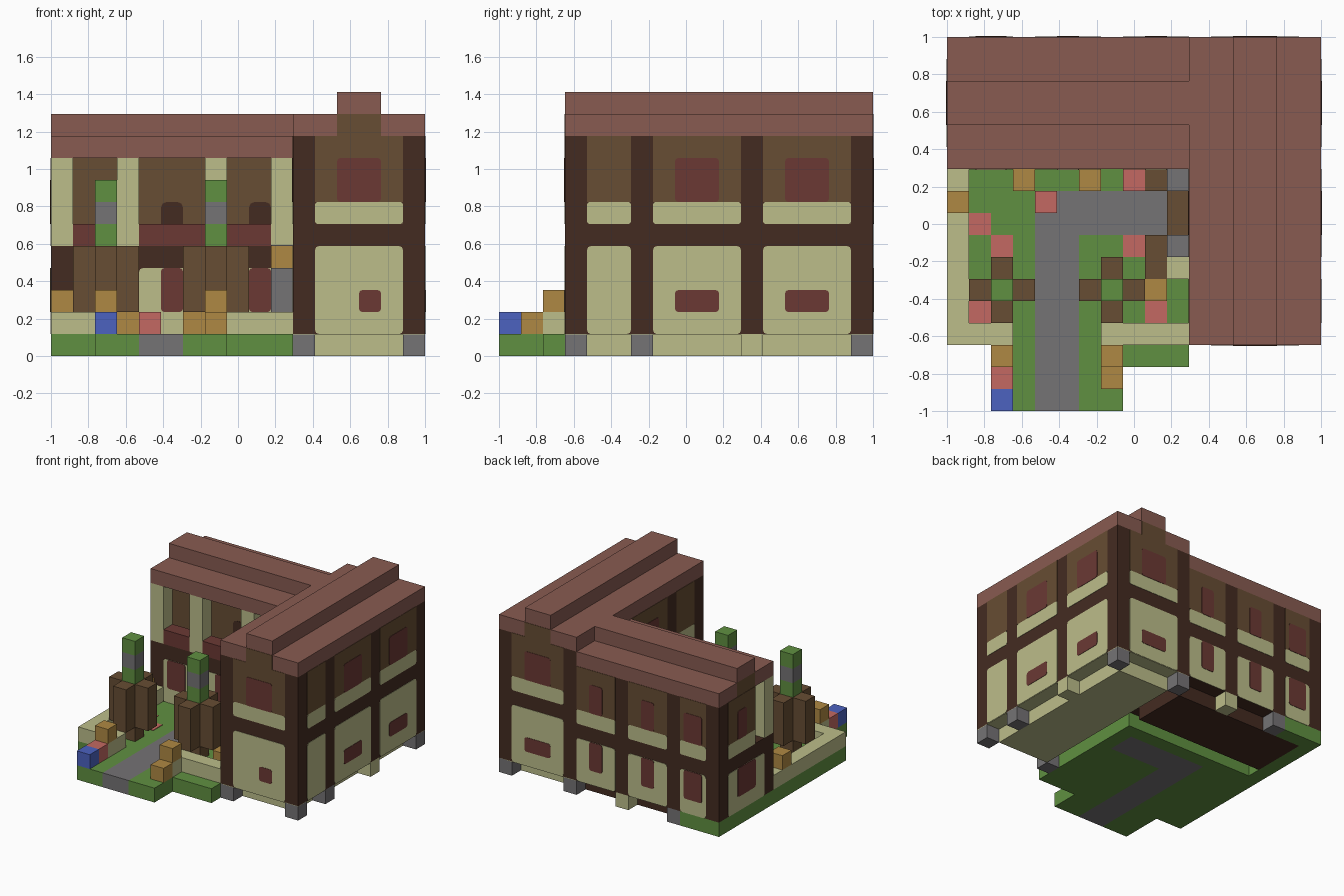
import bpy, bmesh

if "Cube" in bpy.data.objects:
    bpy.data.objects.remove(bpy.data.objects["Cube"])

CELL = 2 / 17  # the whole house sits on a 17 x 17 grid of blocks


def material(name, r, g, b):
    def lin(c):
        c /= 255
        return c / 12.92 if c <= 0.04045 else ((c + 0.055) / 1.055) ** 2.4
    col = (lin(r), lin(g), lin(b), 1)
    m = bpy.data.materials.new(name)
    m.use_nodes = True
    m.diffuse_color = col
    bsdf = m.node_tree.nodes["Principled BSDF"]
    bsdf.inputs["Base Color"].default_value = col
    bsdf.inputs["Roughness"].default_value = 0.9
    return m


ROOF = material("roof_brown_red", 136, 91, 81)
DARK = material("dark_timber", 68, 43, 33)
WOOD = material("brown_wood", 103, 77, 51)
CREAM = material("cream_plaster", 188, 189, 138)
MAROON = material("dark_red", 107, 57, 52)
GREEN = material("grass_green", 96, 144, 65)
GREY = material("stone_grey", 117, 115, 117)
OCHRE = material("ochre", 175, 137, 67)
ROSE = material("rose_red", 196, 105, 98)
BLUE = material("blue", 76, 98, 192)


def box(name, xr, yr, zr, mat, axis=None, round_by=0.0):
    """Box given by grid ranges; edges along the axis may be rounded."""
    bm = bmesh.new()
    bmesh.ops.create_cube(bm, size=1)
    for v in bm.verts:
        for i, (a, b) in enumerate((xr, yr, zr)):
            shift = 0 if i == 2 else 8.5
            v.co[i] = ((a if v.co[i] < 0 else b) - shift) * CELL
    if round_by:
        edges = [e for e in bm.edges
                 if abs((e.verts[0].co - e.verts[1].co)[axis]) > 1e-6]
        bmesh.ops.bevel(bm, geom=edges, offset=round_by * CELL, segments=2,
                        profile=0.5, affect='EDGES')
    bmesh.ops.recalc_face_normals(bm, faces=bm.faces)
    me = bpy.data.meshes.new(name)
    bm.to_mesh(me)
    bm.free()
    me.materials.append(mat)
    ob = bpy.data.objects.new(name, me)
    bpy.context.collection.objects.link(ob)
    return ob


def block(name, x, y, z0, z1, mat):
    box(name, (x, x + 1), (y, y + 1), (z0, z1), mat)


def plate(name, side, pos, u, z, mat, layer=1, round_by=0.0):
    """Thin plate on a wall; side is '-x', '+x', '-y' or '+y'."""
    t = 0.025 * layer * (1 if side[0] == '+' else -1)
    n = tuple(sorted((pos, pos + t)))
    if side[1] == 'x':
        box(name, n, u, z, mat, 0, round_by)
    else:
        box(name, u, n, z, mat, 1, round_by)


def lower_bay(side, pos, u, top, win, winz):
    plate("lower_panel", side, pos, u, (1, top), CREAM, 1, 0.18)
    if win:
        plate("lower_window", side, pos, win, winz, MAROON, 2, 0.15)


def upper_bay(side, pos, u, base, top, win):
    plate("upper_cream_panel", side, pos, u, (base, base + 1), CREAM, 1, 0.12)
    plate("upper_wood_panel", side, pos, u, (base + 1, top), WOOD)
    if win:
        plate("upper_window", side, pos, win, (base + 1, base + 3), MAROON, 2, 0.15)


# East wing: timber body, floor, feet
box("east_wing_frame", (11, 17), (3, 17), (1, 10), DARK)
box("east_wing_gable", (13, 15), (3, 17), (10, 11), WOOD)
box("east_wing_floor", (12, 16), (4, 16), (0, 1), CREAM)
box("east_wing_sill", (11, 17), (3, 17), (0.97, 1), CREAM)
for x, y in ((11, 3), (16, 3), (16, 6), (16, 16), (11, 16), (3, 16)):
    block("stone_foot", x, y, 0, 1, GREY)
for x, y in ((16, 11), (7, 16)):
    block("plaster_foot", x, y, 0, 1, CREAM)

# East wing bays
for u, win in (((4, 6), None), ((7, 11), (8, 10)), ((12, 16), (13, 15))):
    lower_bay('+x', 17, u, 5, win, (2, 3))
    upper_bay('+x', 17, u, 6, 10, win)
for side, pos, win in (('-y', 3, (14, 15)), ('+y', 17, (13, 15))):
    lower_bay(side, pos, (12, 16), 5, win, (2, 3))
    upper_bay(side, pos, (12, 16), 6, 10, (13, 15))
    plate("gable_panel", side, pos, (13, 15), (10, 11), WOOD)
for u, win in (((4, 6), None), ((7, 11), (8, 10))):
    lower_bay('-x', 11, u, 5, win, (1, 4))
    upper_bay('-x', 11, u, 6, 10, win)

# East roof
for x in (11, 15):
    box("east_roof_eave", (x, x + 2), (3, 17), (10, 11), ROOF)
box("east_roof_ridge", (13, 15), (3, 17), (11, 12), ROOF)

# West wing: body, floor, gable
box("west_wing_lower_frame", (0, 11), (11, 17), (1, 5), DARK)
box("west_wing_upper_frame", (0, 11), (13, 17), (5, 9), DARK)
box("west_wing_gable", (0, 11), (13, 15), (9, 10), WOOD)
box("west_wing_floor", (1, 11), (12, 16), (0, 1), DARK)
box("grass_side_strip", (0, 1), (11, 17), (0, 1), GREEN)
box("grass_back_strip", (1, 3), (16, 17), (0, 1), GREEN)

# West wing bays, front and back
for u, win in (((1, 3), (1.3, 2.7)), ((4, 7), (5, 6)), ((8, 11), (9, 10))):
    for side, pos in (('-y', 11), ('+y', 17)):
        lower_bay(side, pos, u, 4, win, (2, 4))
    upper_bay('+y', 17, u, 5, 9, win)
lower_bay('-x', 0, (12, 16), 4, (13, 15), (2, 4))
upper_bay('-x', 0, (13, 16), 5, 9, (14, 15))

# Open gallery
plate("gallery_wall", '-y', 13, (0, 11), (5, 9), WOOD)
for x in (5, 9):
    plate("gallery_door", '-y', 13, (x, x + 1), (5, 7), DARK, 2, 0.25)
for x in (0, 3, 7, 10):
    block("gallery_pillar", x, 11, 5, 9, CREAM)
for u in ((1, 3), (4, 7), (8, 10)):
    box("gallery_railing", u, (11, 12), (5, 6), MAROON)

# West roof
for y in (11, 15):
    box("west_roof_eave", (0, 11), (y, y + 2), (9, 10), ROOF)
box("west_roof_ridge", (0, 11), (13, 15), (10, 11), ROOF)

# Garden ground and path
for xr, yr in (((0, 4), (3, 8)), ((0, 4), (8, 11)), ((4, 11), (10, 11)),
               ((6, 11), (3, 8)), ((10, 11), (8, 10)), ((2, 4), (0, 3)),
               ((6, 8), (0, 3)), ((8, 11), (2, 3))):
    box("lawn", xr, yr, (0, 1), GREEN)
box("path", (4, 6), (0, 8), (0, 1), GREY)
box("path_branch", (4, 10), (8, 10), (0, 1), GREY)

# Low garden wall
box("garden_wall_side", (0, 1), (3, 11), (1, 2), CREAM)
for u in ((1, 3), (7, 11)):
    box("garden_wall_front", u, (3, 4), (1, 2), CREAM)
block("wall_cap", 0, 9, 2, 3, OCHRE)

# Two planters with tall lamps
for x in (2, 7):
    for dx, dy in ((1, 0), (-1, 0), (0, 1), (0, -1)):
        block("planter_side", x + dx, 5 + dy, 2, 5, WOOD)
    block("lamp_trunk", x, 5, 1, 5, WOOD)
    for name, z, mat in (("leaf_base", 5, GREEN), ("lamp_stone", 6, GREY),
                         ("leaf_top", 7, GREEN)):
        block(name, x, 5, z, z + 1, mat)
    block("entry_pedestal", x, 2, 1, 2, CREAM)
    block("entry_crate", x, 2, 2, 3, OCHRE)

# Entry and garden blocks
block("blue_crate", 2, 0, 1, 2, BLUE)
for x, y in ((2, 1), (4, 9), (8, 10)):
    block("rose_block", x, y, 1, 2, ROSE)
for x, y in ((7, 1), (3, 10), (6, 10), (9, 5)):
    block("ochre_block", x, y, 1, 2, OCHRE)
for x, y in ((1, 8), (9, 4), (1, 4), (2, 7), (8, 7)):
    box("flower_bed", (x, x + 1), (y, y + 1), (1, 1.04), ROSE)

# Side porch by the east wing
for y in (7, 10):
    block("porch_post", 10, y, 1, 4, GREY)
    block("porch_step", 9, y, 1, 2, WOOD)
block("porch_lantern", 10, 10.05, 4, 5, OCHRE)
block("porch_post_cap", 10, 10, 5, 5.05, GREY)
box("porch_floor", (10, 11), (8, 10), (1, 1.3), WOOD)
block("garden_bench", 9, 6, 1, 2, WOOD)
block("garden_plinth", 10, 6, 1, 2, CREAM)
